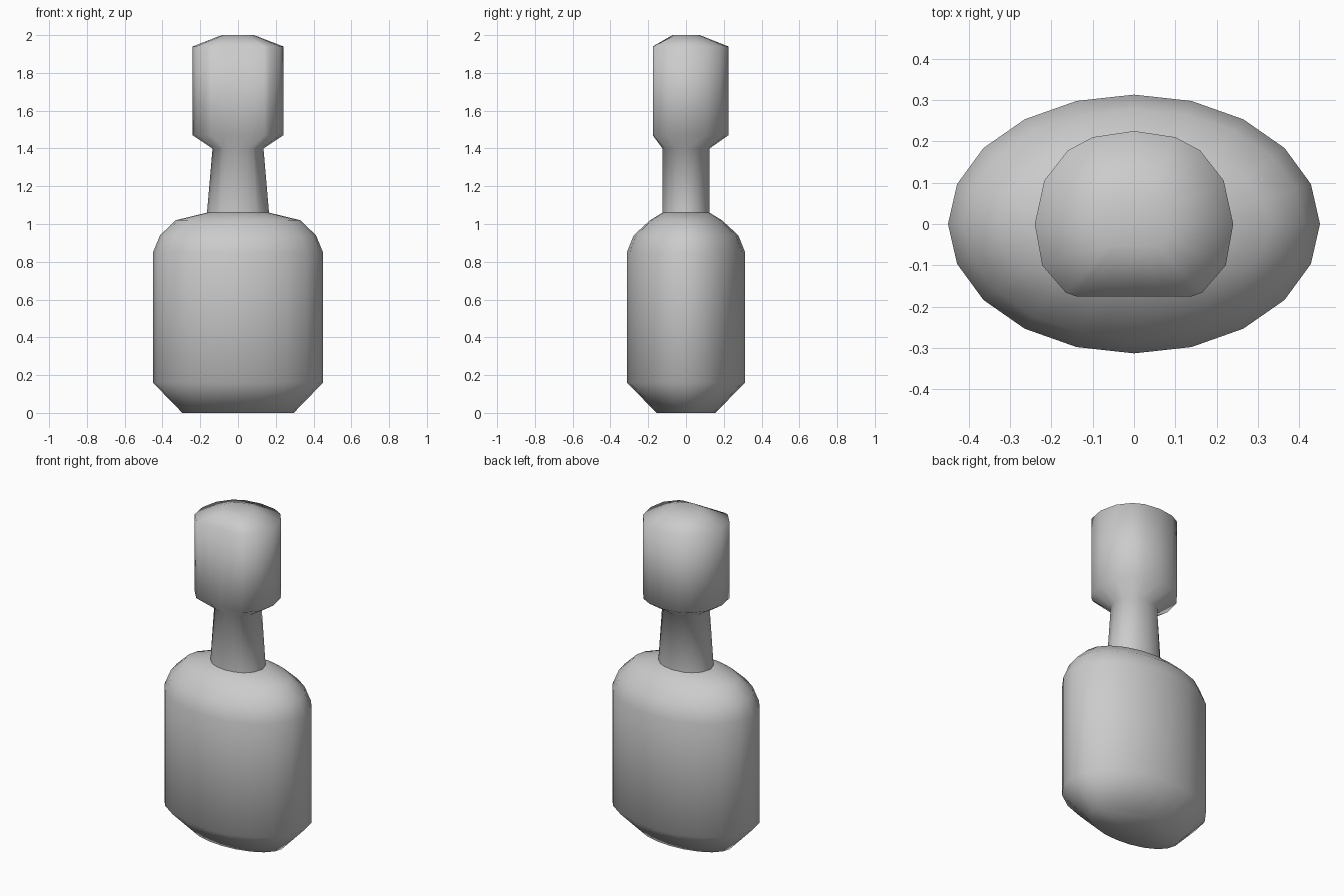
import bpy, bmesh
from math import sin, cos, pi, atan2, radians

if "Cube" in bpy.data.objects:
    bpy.data.objects.remove(bpy.data.objects["Cube"])


def ellipse(rx, ry, z, angles):
    return [(rx * cos(a), ry * sin(a), z) for a in angles]


def loft(name, rings, angle):
    """Skin a stack of equal-length rings and cap both ends."""
    bm = bmesh.new()
    loops = [[bm.verts.new(p) for p in ring] for ring in rings]
    n = len(loops[0])
    for lo, hi in zip(loops, loops[1:]):
        for i in range(n):
            j = (i + 1) % n
            bm.faces.new((lo[i], lo[j], hi[j], hi[i]))
    bm.faces.new(loops[0])
    bm.faces.new(loops[-1])
    bmesh.ops.recalc_face_normals(bm, faces=bm.faces)
    mesh = bpy.data.meshes.new(name)
    bm.to_mesh(mesh)
    bm.free()
    obj = bpy.data.objects.new(name, mesh)
    bpy.context.collection.objects.link(obj)
    bpy.ops.object.select_all(action='DESELECT')
    bpy.context.view_layer.objects.active = obj
    obj.select_set(True)
    bpy.ops.object.shade_smooth_by_angle(angle=radians(angle))
    return obj


# body: oval 20-sided torso with chamfered foot and rounded shoulders
angles = [2 * pi * i / 20 for i in range(20)]
body_profile = [(0.295, 0.155, 0.0), (0.45, 0.313, 0.16), (0.45, 0.313, 0.85),
                (0.413, 0.277, 0.94), (0.33, 0.19, 1.02), (0.165, 0.125, 1.06)]
loft("body", [ellipse(rx, ry, z, angles) for rx, ry, z in body_profile], 80)

# head outline: round at the back, flattened at the face (right half, mirrored)
half = [(0, -0.176), (0.07, -0.176), (0.14, -0.175), (0.165, -0.166),
        (0.222, -0.10), (0.24, 0), (0.217, 0.105), (0.16, 0.178),
        (0.10, 0.21), (0, 0.225)]
outline = half + [(-x, y) for x, y in half[-2:0:-1]]
head_angles = [atan2(y / 0.225, x / 0.24) for x, y in outline]

# neck and head: tapered neck flaring into the head, shallow domed crown
rings = [ellipse(0.166, 0.125, 1.04, head_angles),
         ellipse(0.135, 0.125, 1.40, head_angles)]
rings += [[(x, y, z) for x, y in outline] for z in (1.47, 1.94)]
rings.append(ellipse(0.085, 0.072, 2.0, head_angles))
loft("head_and_neck", rings, 80)
